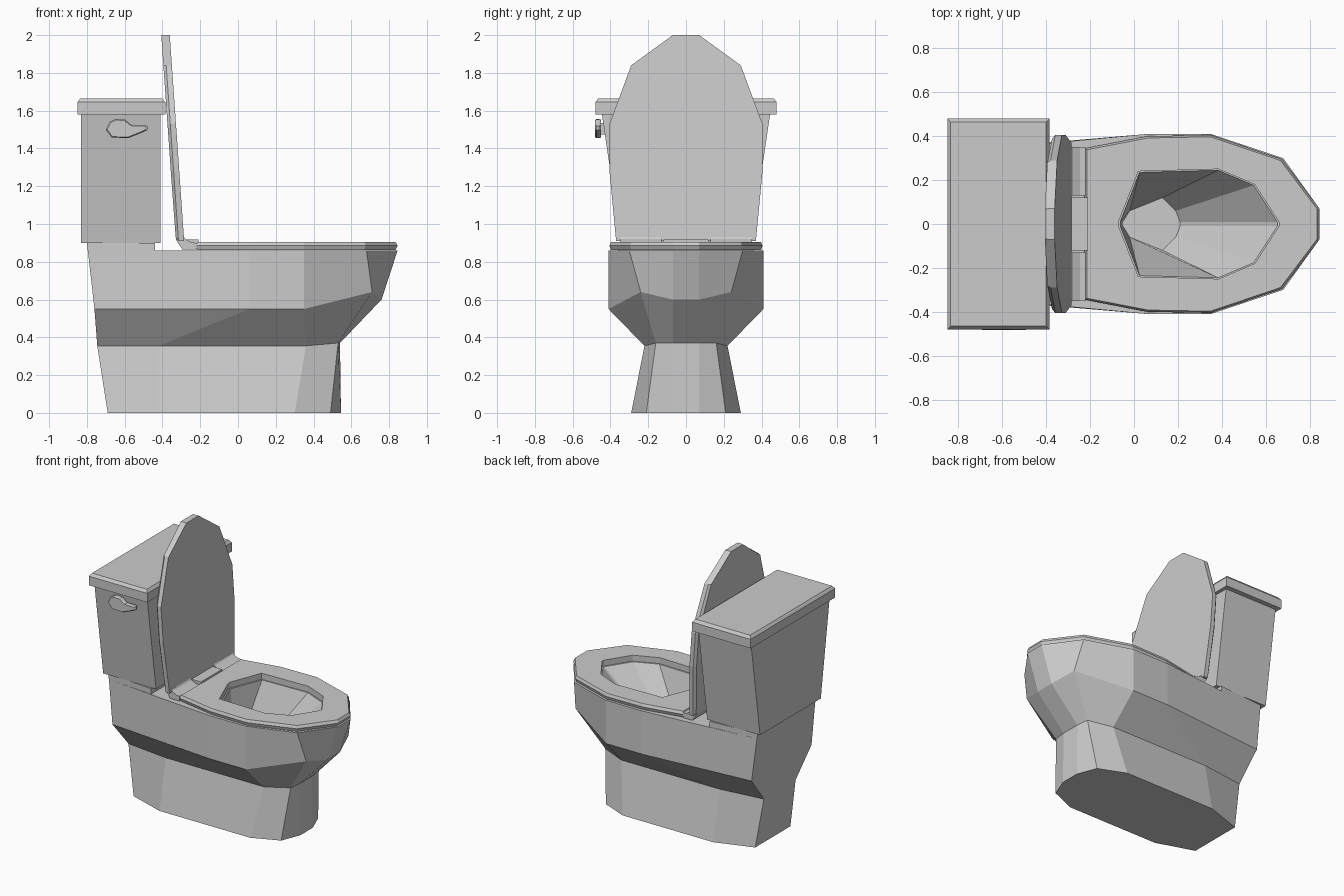
import bpy, bmesh
from mathutils import Vector

if "Cube" in bpy.data.objects:
    bpy.data.objects.remove(bpy.data.objects["Cube"])


def make(name, rings, cap=True, closed=False):
    """Skin a list of equal-length point rings into one flat-shaded object."""
    bm = bmesh.new()
    vr = [[bm.verts.new(p) for p in r] for r in rings]
    pairs = list(zip(vr, vr[1:])) + ([(vr[-1], vr[0])] if closed else [])
    n = len(vr[0])
    for a, b in pairs:
        for i in range(n):
            j = (i + 1) % n
            bm.faces.new((a[i], a[j], b[j], b[i]))
    if cap and not closed:
        bm.faces.new(vr[0])
        bm.faces.new(vr[-1])
    bmesh.ops.recalc_face_normals(bm, faces=bm.faces)
    me = bpy.data.meshes.new(name)
    bm.to_mesh(me)
    bm.free()
    ob = bpy.data.objects.new(name, me)
    bpy.context.collection.objects.link(ob)
    return ob


def ring(half, z=0.0, s=1.0, cx=0.3):
    """Mirror half outline (x, y[, z]) across y = 0 into a closed ring."""
    pts = [Vector((cx + (p[0] - cx) * s, p[1] * s, p[2] if len(p) > 2 else z)) for p in half]
    return pts + [Vector((p.x, -p.y, p.z)) for p in reversed(pts)]


def rect(x0, x1, y, z):
    return ring([(x0, y), (x1, y)], z)


# Pedestal and bowl: outer skin, flat rim, then down into the basin
hole = [(-.07, .01), (.02, .24), (.385, .25), (.55, .18), (.66, .01)]
make("bowl_body", [
    ring([(-.69, .20), (-.42, .29), (.30, .29), (.49, .21), (.545, .07)], 0),
    ring([(-.745, .18), (-.42, .22), (.36, .22), (.53, .16, .37), (.54, .07, .37)], .355),
    ring([(-.76, .34), (.06, .41), (.35, .41), (.71, .24, .64), (.76, .07, .60)], .55),
    ring([(-.795, .33), (.06, .41), (.35, .41), (.68, .30), (.845, .07)], .86),
    ring(hole, .86, .98),
    ring([(-.05, .01), (-.02, .06), (.13, .12), (.19, .06), (.21, .01)], .48),
])

# Raised ledge under the tank
make("tank_ledge", [ring([(-.795, .33), (-.44, .36)], .855),
                    ring([(-.80, .33), (-.44, .36)], .90)])

# Seat with chamfered rim
seat = [(-.225, .345), (.06, .40), (.35, .405), (.675, .295), (.845, .07)]
make("seat", [ring(seat, .862, .98), ring(seat, .885), ring(seat, .905, .98),
              ring(hole, .905), ring(hole, .862)], closed=True)
make("seat_hinge_tab", [rect(-.285, -.21, .12, .865), rect(-.285, -.21, .12, .918)])

# Raised lid: outline leaning back, chamfered on the rear side
lid = [(.37, .91), (.405, 1.28), (.405, 1.53), (.29, 1.84), (.07, 2.0)]


def lid_ring(offset, s):
    half = [Vector((-.285 - (z - .91) * .07 - offset, y * s, 1.4 + (z - 1.4) * (s if z < 1 else 1)))
            for y, z in lid]
    return half + [Vector((p.x, -p.y, p.z)) for p in reversed(half)]


make("lid", [lid_ring(0, 1), lid_ring(.03, 1), lid_ring(.045, .96)])

# Bent foot of the lid, one each side of the hinge
for side, name in ((1, "lid_foot_left"), (-1, "lid_foot_right")):
    prof = [(-.33, .93), (-.325, .91), (-.295, .865), (-.22, .865), (-.22, .90),
            (-.245, .902), (-.28, .92), (-.286, .93)]
    make(name, [[(x, side * y, z) for x, z in prof] for y in (.13, .35)])

# Tank and its cover
make("tank", [rect(-.83, -.41, .345, .90), rect(-.83, -.41, .445, 1.58)])
make("tank_cover", [rect(-.85, -.385, .48, 1.58), rect(-.85, -.385, .48, 1.645),
                    rect(-.835, -.40, .465, 1.665)])

# Flush handle on the front side of the tank
handle = [(-.70, 1.50), (-.68, 1.54), (-.65, 1.555), (-.60, 1.553), (-.56, 1.522), (-.48, 1.52),
          (-.48, 1.497), (-.51, 1.483), (-.58, 1.455), (-.67, 1.458)]


def handle_ring(y, s):
    return [(-.62 + (x + .62) * s, y, 1.505 + (z - 1.505) * s) for x, z in handle]


make("flush_handle", [handle_ring(-.45, .95), handle_ring(-.46, 1),
                      handle_ring(-.475, 1), handle_ring(-.483, .9)])
make("handle_stem", [[(-.64 + a, y, 1.505 + b) for a, b in
                      ((-.03, -.03), (.03, -.03), (.03, .03), (-.03, .03))] for y in (-.42, -.455)])
